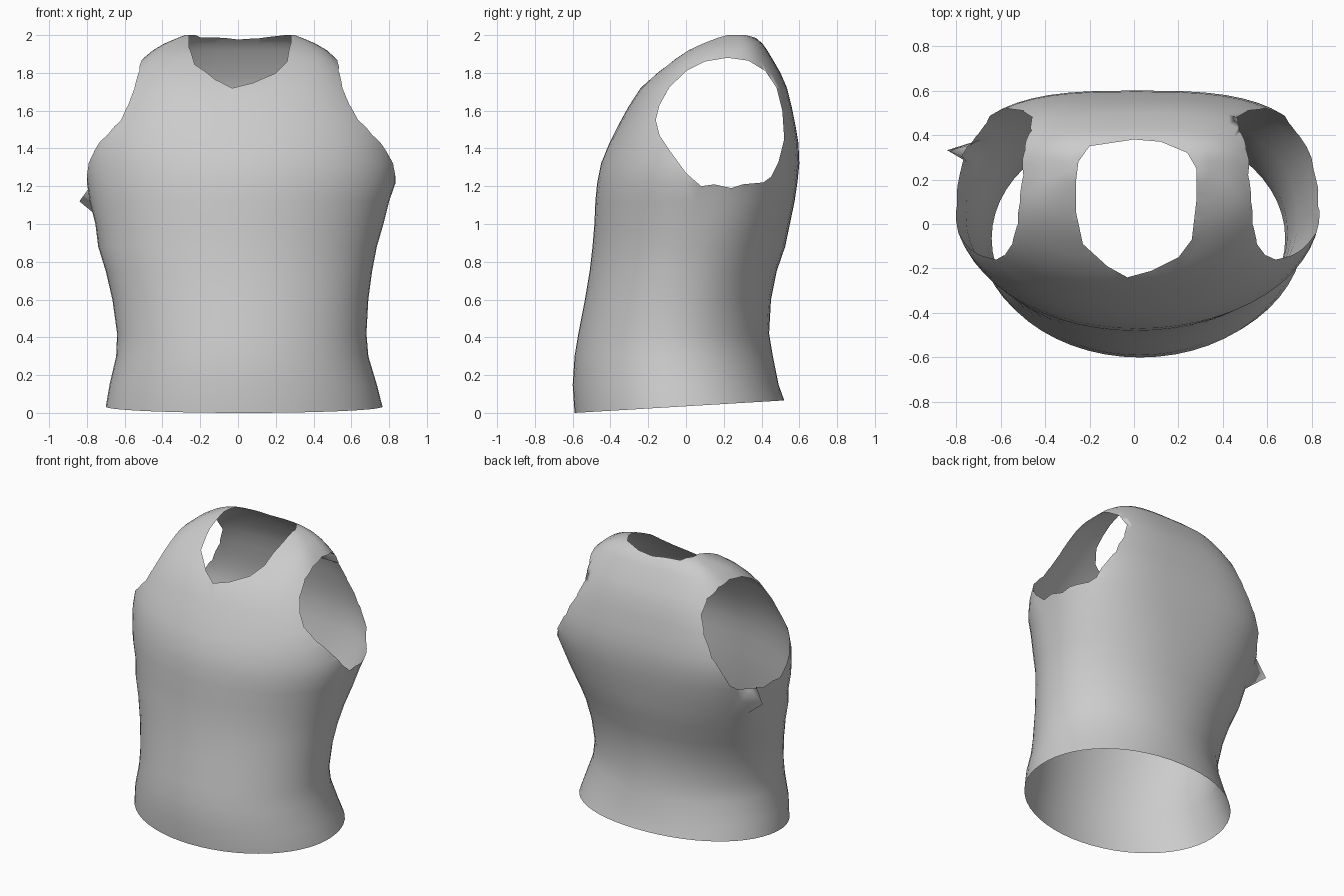
import bpy, bmesh, math
from mathutils import Vector
from mathutils.bvhtree import BVHTree

if "Cube" in bpy.data.objects:
    bpy.data.objects.remove(bpy.data.objects["Cube"])

SEGMENTS = 56

# Torso sections: height, left x, right x, front y, back y, front and back roundness
SECTIONS = [
    (0.00, -0.70, 0.765, -0.59, 0.52, 2.0, 2.1),
    (0.15, -0.68, 0.735, -0.60, 0.49, 2.0, 2.1),
    (0.30, -0.645, 0.69, -0.59, 0.46, 2.0, 2.0),
    (0.42, -0.64, 0.68, -0.57, 0.44, 2.0, 2.0),
    (0.60, -0.665, 0.69, -0.535, 0.45, 2.0, 2.1),
    (0.75, -0.70, 0.71, -0.51, 0.48, 2.0, 2.2),
    (0.88, -0.74, 0.735, -0.495, 0.525, 2.0, 2.3),
    (1.00, -0.755, 0.77, -0.485, 0.55, 2.0, 2.5),
    (1.12, -0.785, 0.80, -0.48, 0.575, 2.0, 2.7),
    (1.22, -0.80, 0.835, -0.47, 0.59, 2.0, 2.8),
    (1.32, -0.81, 0.84, -0.45, 0.60, 2.0, 3.0),
    (1.43, -0.80, 0.82, -0.405, 0.595, 2.1, 3.0),
    (1.52, -0.77, 0.79, -0.36, 0.58, 2.1, 3.0),
    (1.62, -0.72, 0.73, -0.305, 0.56, 2.2, 3.0),
    (1.72, -0.64, 0.645, -0.24, 0.535, 2.4, 3.0),
    (1.80, -0.575, 0.585, -0.155, 0.50, 2.7, 3.0),
    (1.87, -0.51, 0.525, -0.07, 0.46, 3.0, 3.0),
    (1.92, -0.45, 0.47, 0.00, 0.43, 3.0, 3.0),
    (1.955, -0.39, 0.41, 0.07, 0.405, 3.0, 3.0),
    (1.985, -0.32, 0.34, 0.14, 0.37, 3.0, 3.0),
    (2.00, -0.28, 0.30, 0.19, 0.33, 3.0, 3.0),
]

# Arm opening outline (y, z)
ARMHOLE = [(-0.16, 1.55), (-0.14, 1.63), (-0.09, 1.72), (0, 1.81), (0.1, 1.86),
           (0.22, 1.88), (0.33, 1.865), (0.42, 1.81), (0.48, 1.72), (0.51, 1.6),
           (0.52, 1.45), (0.49, 1.33), (0.45, 1.25), (0.41, 1.22), (0.3, 1.21),
           (0.24, 1.19), (0.15, 1.21), (0.08, 1.2), (0, 1.27), (-0.08, 1.38),
           (-0.14, 1.47)]

# Neck opening outline (x, y)
NECK = [(-0.26, 0.2), (-0.26, 0.05), (-0.23, -0.09), (-0.12, -0.19), (-0.03, -0.24),
        (0.08, -0.21), (0.2, -0.15), (0.26, -0.07), (0.28, 0.1), (0.28, 0.25),
        (0.24, 0.32), (0.12, 0.37), (0, 0.38), (-0.2, 0.35), (-0.25, 0.28)]


def make_object(name, bm):
    bmesh.ops.recalc_face_normals(bm, faces=bm.faces[:])
    mesh = bpy.data.meshes.new(name)
    bm.to_mesh(mesh)
    bm.free()
    obj = bpy.data.objects.new(name, mesh)
    bpy.context.collection.objects.link(obj)
    return obj


def loft(rings):
    """Closed solid through equal-length rings of points."""
    bm = bmesh.new()
    loops = [[bm.verts.new(p) for p in ring] for ring in rings]
    n = len(loops[0])
    for a, b in zip(loops, loops[1:]):
        for i in range(n):
            j = (i + 1) % n
            bm.faces.new((a[i], a[j], b[j], b[i]))
    bm.faces.new(loops[0][::-1])
    bm.faces.new(loops[-1])
    return bm


def section_ring(z, left, right, front, back, n_front, n_back):
    cx, cy = (left + right) / 2, (front + back) / 2
    rx, ry = (right - left) / 2, (back - front) / 2
    ring = []
    for i in range(SEGMENTS):
        a = math.tau * i / SEGMENTS
        c, s = math.cos(a), math.sin(a)
        n = n_back if s > 0 else n_front
        x = cx + rx * math.copysign(abs(c) ** (2 / n), c)
        y = cy + ry * math.copysign(abs(s) ** (2 / n), s)
        # The hem rises towards the back
        lift = 0.066 * (y - front) / (back - front) if z == 0 else 0
        ring.append(Vector((x, y, z + lift)))
    return ring


# Solid torso, with a small pulled fold under the left arm
bm = loft([section_ring(*s) for s in SECTIONS])
bm.verts.ensure_lookup_table()
fold = min(bm.verts, key=lambda v: (v.co - Vector((-0.75, 0.33, 1.12))).length)
fold.co.x = -0.84
bm.normal_update()
surface = BVHTree.FromBMesh(bm)
vest = make_object("vest", bm)

# Cutters for the neck and arm openings
cutters = [make_object("neck_cutter", loft(
    [[(x, y, z) for x, y in NECK] for z in (1.5, 2.2)]))]
for side, name in ((-1, "left_arm_cutter"), (1, "right_arm_cutter")):
    cutters.append(make_object(name, loft(
        [[(side * x, y, z) for y, z in ARMHOLE] for x in (0.31, 1.2)])))
for cutter in cutters:
    cutter.hide_render = True
    mod = vest.modifiers.new(cutter.name, 'BOOLEAN')
    mod.operation, mod.solver, mod.object = 'DIFFERENCE', 'EXACT', cutter

# Apply the cuts and keep only the cloth, dropping pocket walls and the hem cap
graph = bpy.context.evaluated_depsgraph_get()
bm = bmesh.new()
bm.from_mesh(bpy.data.meshes.new_from_object(vest.evaluated_get(graph)))
vest.modifiers.clear()
bm.normal_update()
drop = []
for f in bm.faces:
    c = f.calc_center_median()
    if surface.find_nearest(c)[3] > 0.015 or (c.z < 0.1 and abs(f.normal.z) > 0.9):
        drop.append(f)
bmesh.ops.delete(bm, geom=drop, context='FACES')
for f in bm.faces:
    f.smooth = True
bm.to_mesh(vest.data)
bm.free()
for cutter in cutters:
    bpy.data.objects.remove(cutter)

# Plain light grey cloth
cloth = bpy.data.materials.new("light_grey_cloth")
cloth.diffuse_color = (0.6, 0.6, 0.6, 1)
cloth.use_nodes = True
cloth.node_tree.nodes["Principled BSDF"].inputs["Base Color"].default_value = cloth.diffuse_color
vest.data.materials.clear()
vest.data.materials.append(cloth)
